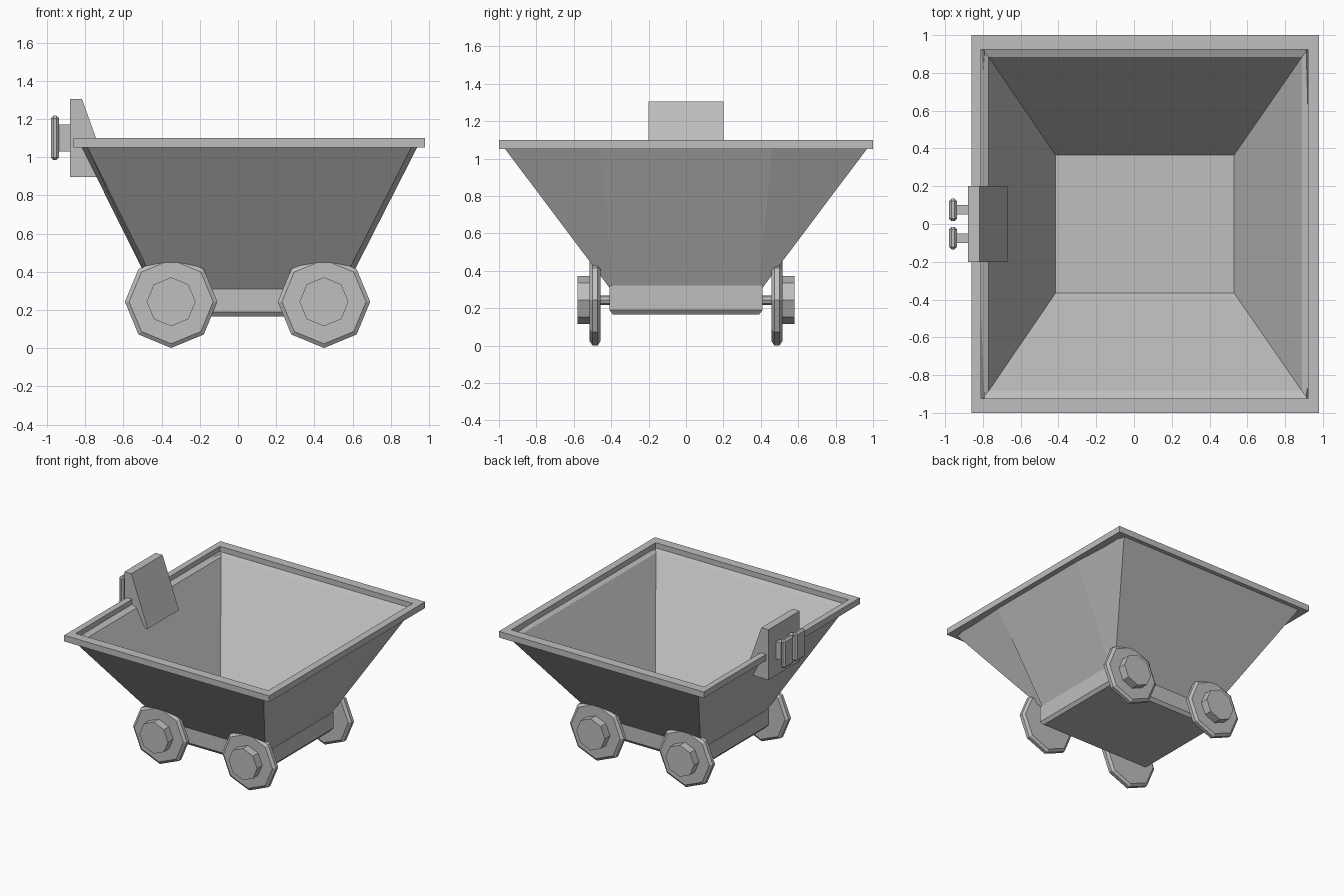
import bpy
import bmesh
import math
from mathutils import Matrix

if "Cube" in bpy.data.objects:
    bpy.data.objects.remove(bpy.data.objects["Cube"])

# Single painted-metal colour
GREY = (0.52, 0.52, 0.52, 1)
metal = bpy.data.materials.new("grey metal")
metal.use_nodes = True
metal.diffuse_color = GREY
metal.node_tree.nodes["Principled BSDF"].inputs["Base Color"].default_value = GREY


def finish(name, bm):
    bmesh.ops.recalc_face_normals(bm, faces=bm.faces)
    mesh = bpy.data.meshes.new(name)
    bm.to_mesh(mesh)
    bm.free()
    mesh.materials.append(metal)
    obj = bpy.data.objects.new(name, mesh)
    bpy.context.collection.objects.link(obj)
    return obj


def loft(name, rings, closed=False):
    """Skin matching rings; cap the ends unless the loft is closed."""
    bm = bmesh.new()
    loops = [[bm.verts.new(p) for p in ring] for ring in rings]
    pairs = list(zip(loops, loops[1:]))
    if closed:
        pairs.append((loops[-1], loops[0]))
    else:
        bm.faces.new(loops[0])
        bm.faces.new(loops[-1])
    for a, b in pairs:
        for i in range(len(a)):
            j = (i + 1) % len(a)
            bm.faces.new((a[i], a[j], b[j], b[i]))
    return finish(name, bm)


def rect(x0, x1, y, z):
    return [(x0, -y, z), (x1, -y, z), (x1, y, z), (x0, y, z)]


def bowed(x0, x1, y, z, side_y, bow):
    """Rectangle whose short sides bulge outward by bow."""
    return [(x0 + bow, -y, z), (x1 - bow, -y, z), (x1, -side_y, z), (x1, side_y, z),
            (x1 - bow, y, z), (x0 + bow, y, z), (x0, side_y, z), (x0, -side_y, z)]


def box(name, x0, x1, y0, y1, z0, z1):
    mid = (y0 + y1) / 2
    half = (y1 - y0) / 2
    rings = [[(x, mid + y, h) for x, y, h in rect(x0, x1, half, z)] for z in (z0, z1)]
    return loft(name, rings)


def lathe_y(name, profile, x, z, sides=8):
    """Prism around the y axis from (y, radius) pairs."""
    angles = [2 * math.pi * i / sides for i in range(sides)]
    return loft(name, [[(x + r * math.cos(a), y, z + r * math.sin(a)) for a in angles]
                       for y, r in profile])


# Flared hopper, open at the top
loft("hopper", [
    bowed(-0.45, 0.56, 0.41, 0.31, 0.39, 0.03),
    bowed(-0.82, 0.94, 0.97, 1.055, 0.46, 0.03),
    bowed(-0.81, 0.925, 0.93, 1.06, 0.46, 0),
    bowed(-0.77, 0.89, 0.885, 1.04, 0.46, 0),
    bowed(-0.415, 0.53, 0.365, 0.36, 0.3, 0),
])

# Rim frame
loft("rim", [
    rect(-0.86, 0.98, 1.0, 1.05),
    rect(-0.86, 0.98, 1.0, 1.10),
    rect(-0.81, 0.92, 0.925, 1.10),
    rect(-0.81, 0.92, 0.925, 1.05),
], closed=True)

# Chassis block with a chamfered underside
loft("chassis", [
    rect(-0.44, 0.55, 0.39, 0.165),
    rect(-0.46, 0.57, 0.41, 0.19),
    rect(-0.46, 0.57, 0.41, 0.32),
])

# Wheels and axles
AXLE_Z = 0.243
for end, x in (("right", -0.35), ("left", 0.45)):
    lathe_y(end + "_axle", [(-0.47, 0.025), (0.47, 0.025)], x, AXLE_Z)
    for face, s in (("front", -1), ("back", 1)):
        label = face + "_" + end
        lathe_y(label + "_wheel", [(s * 0.457, 0.22), (s * 0.472, 0.242),
                                   (s * 0.5, 0.242), (s * 0.515, 0.22)], x, AXLE_Z)
        lathe_y(label + "_hub", [(s * 0.51, 0.128), (s * 0.58, 0.128)], x, AXLE_Z)

# Wedge bracket hooked over the rim
wedge = [(-0.88, 0.897), (-0.67, 0.897), (-0.817, 1.305), (-0.88, 1.305)]
loft("coupling_bracket", [[(x, y, z) for x, z in wedge] for y in (-0.2, 0.2)])

# Pair of coupling buffers
for side, y in (("front", -0.075), ("back", 0.075)):
    box(side + "_buffer_stem", -0.945, -0.87, y - 0.025, y + 0.025, 1.03, 1.17)
    plate = box(side + "_buffer_plate", -0.98, -0.937, y - 0.06, y + 0.06, 0.985, 1.217)
    bevel = plate.modifiers.new("chamfer", "BEVEL")
    bevel.width = 0.014
    bevel.segments = 1
